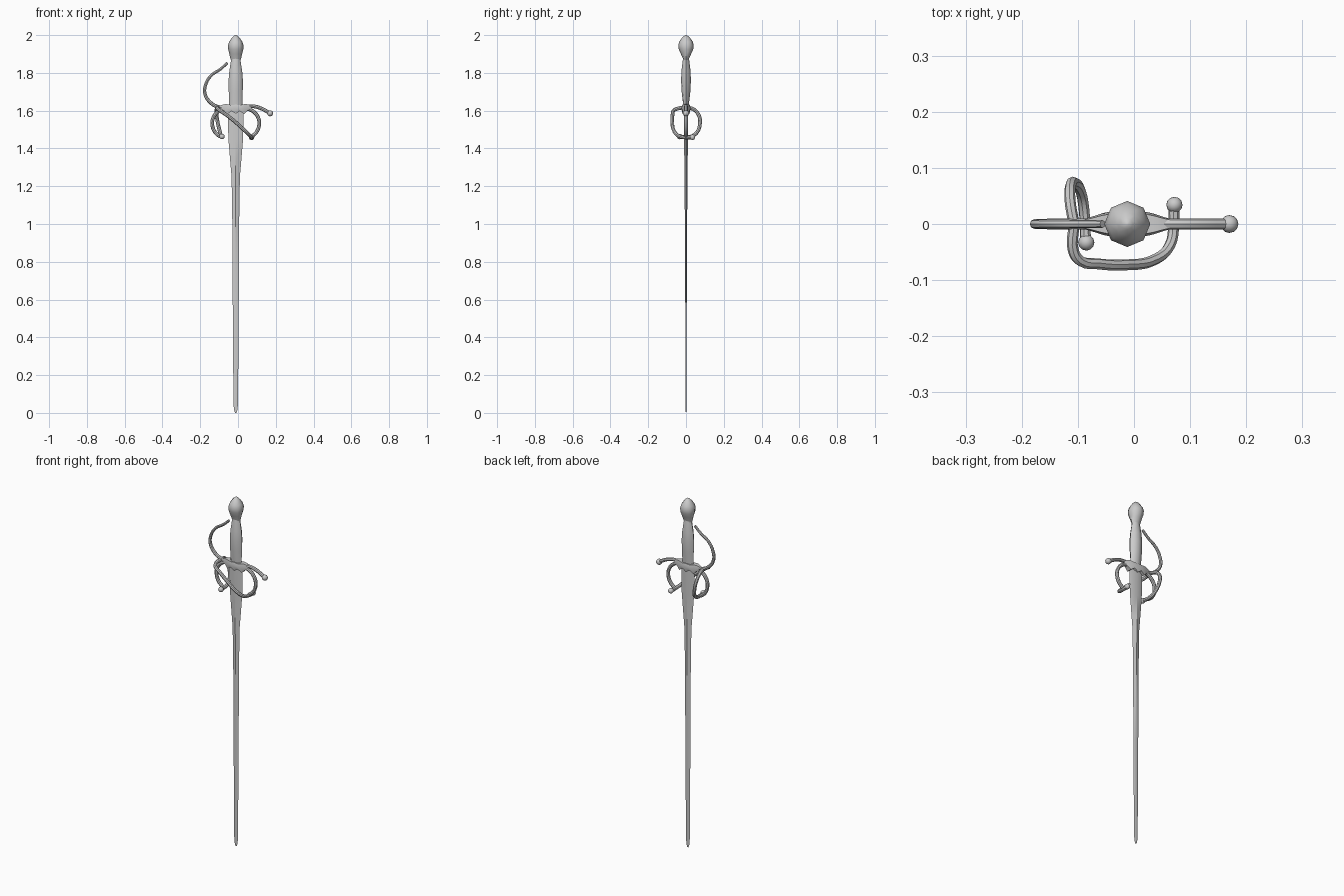
import bpy, bmesh, math

if "Cube" in bpy.data.objects:
    bpy.data.objects.remove(bpy.data.objects["Cube"])

CX = -0.012  # centre line of blade and grip


def finish(ob, angle=40):
    bpy.ops.object.select_all(action='DESELECT')
    ob.select_set(True)
    bpy.context.view_layer.objects.active = ob
    bpy.ops.object.shade_smooth_by_angle(angle=math.radians(angle))


def mesh_object(name, bm, angle=40):
    bmesh.ops.recalc_face_normals(bm, faces=bm.faces)
    me = bpy.data.meshes.new(name)
    bm.to_mesh(me)
    bm.free()
    ob = bpy.data.objects.new(name, me)
    bpy.context.collection.objects.link(ob)
    finish(ob, angle)
    return ob


def loft(name, rings, sides, angle=40):
    """Stack of elliptical rings (z, half width x, half width y)."""
    bm = bmesh.new()
    loops = []
    for z, rx, ry in rings:
        loops.append([bm.verts.new((CX + rx * math.cos(2 * math.pi * i / sides),
                                    ry * math.sin(2 * math.pi * i / sides), z))
                      for i in range(sides)])
    for a, b in zip(loops, loops[1:]):
        for i in range(sides):
            j = (i + 1) % sides
            bm.faces.new((a[i], a[j], b[j], b[i]))
    bm.faces.new(loops[0])
    bm.faces.new(loops[-1])
    return mesh_object(name, bm, angle)


def tube(name, points, radius=0.0098, end_scale=1.0):
    """Round bar through the points, tapering towards its end."""
    cu = bpy.data.curves.new(name, 'CURVE')
    cu.dimensions = '3D'
    cu.bevel_depth = radius
    cu.bevel_resolution = 2
    cu.resolution_u = 4
    cu.use_fill_caps = True
    sp = cu.splines.new('BEZIER')
    sp.bezier_points.add(len(points) - 1)
    for i, (p, co) in enumerate(zip(sp.bezier_points, points)):
        p.co = co
        p.handle_left_type = p.handle_right_type = 'AUTO'
        p.radius = 1 + (end_scale - 1) * i / (len(points) - 1)
    ob = bpy.data.objects.new(name, cu)
    bpy.context.collection.objects.link(ob)
    bpy.ops.object.select_all(action='DESELECT')
    ob.select_set(True)
    bpy.context.view_layer.objects.active = ob
    bpy.ops.object.convert(target='MESH')
    finish(bpy.context.view_layer.objects.active)


def ball(name, co, radius=0.015):
    bpy.ops.mesh.primitive_uv_sphere_add(segments=12, ring_count=8, radius=radius, location=co)
    ob = bpy.context.object
    ob.name = name
    finish(ob)


# Blade: diamond section, broad shoulder and blunt tip
loft("blade", [(0.0, 0.004, 0.001), (0.015, 0.009, 0.002), (0.05, 0.012, 0.003),
               (0.6, 0.016, 0.004), (1.0, 0.018, 0.006), (1.25, 0.022, 0.008),
               (1.33, 0.029, 0.009), (1.45, 0.039, 0.010), (1.6, 0.042, 0.011)], 4, 30)

# Grip and pommel
loft("grip", [(1.6, 0.034, 0.014), (1.64, 0.035, 0.016), (1.70, 0.037, 0.023),
              (1.76, 0.038, 0.026), (1.81, 0.034, 0.024), (1.86, 0.026, 0.018),
              (1.875, 0.024, 0.016)], 8, 60)
loft("pommel", [(1.858, 0.022, 0.011), (1.875, 0.028, 0.016), (1.90, 0.034, 0.027),
                (1.925, 0.040, 0.038), (1.945, 0.041, 0.041), (1.965, 0.035, 0.036),
                (1.985, 0.021, 0.022), (1.996, 0.010, 0.010), (2.0, 0.003, 0.003)], 8, 50)

# Guard block: lens-shaped plate with a scalloped lower edge
half = [(0.0, 1.632, 1.583, 0.024), (0.022, 1.630, 1.598, 0.024),
        (0.045, 1.634, 1.582, 0.019), (0.060, 1.634, 1.598, 0.014),
        (0.080, 1.628, 1.608, 0.008)]
cols = [(-x, t, b, y) for x, t, b, y in half[:0:-1]] + half
bm = bmesh.new()
rows = []
for x, t, b, y in cols:
    m = (t + b) / 2
    rows.append([bm.verts.new((CX + x, yy, z)) for yy, z in
                 ((-y * .8, t), (-y, m), (-y * .75, b), (y * .75, b), (y, m), (y * .8, t))])
for a, b in zip(rows, rows[1:]):
    for i in range(6):
        j = (i + 1) % 6
        bm.faces.new((a[i], a[j], b[j], b[i]))
bm.faces.new(rows[0])
bm.faces.new(rows[-1])
mesh_object("guard_block", bm, 40)

# Right quillon and knuckle bow
tube("quillon", [(0.03, 0, 1.618), (0.07, 0, 1.624), (0.115, 0, 1.615), (0.172, 0, 1.585)])
ball("quillon_tip", (0.170, 0, 1.586), 0.016)
tube("knuckle_bow", [(-0.05, 0, 1.617), (-0.105, 0, 1.620), (-0.148, 0, 1.645),
                     (-0.175, 0, 1.69), (-0.172, 0, 1.735), (-0.145, 0, 1.783),
                     (-0.090, 0, 1.822), (-0.056, 0, 1.853)], 0.0105, 0.65)

# Curved arms below the quillons, mirrored about the blade
for side, s in (("right", 1), ("left", -1)):
    tube(side + "_guard_arm", [(CX + s * x, 0, z) for x, z in
         ((0.045, 1.615), (0.09, 1.598), (0.118, 1.565), (0.124, 1.525),
          (0.110, 1.487), (0.082, 1.461))])

# Front ring: sweeps diagonally across the blade
tube("front_ring", [(-0.107, 0, 1.618), (-0.108, -0.048, 1.610), (-0.095, -0.066, 1.600),
                    (-0.065, -0.071, 1.580), (-0.02, -0.073, 1.545), (0.038, -0.063, 1.492),
                    (0.064, -0.038, 1.466), (0.071, 0, 1.458), (0.071, 0.033, 1.458)])
ball("front_ring_tip", (0.072, 0.034, 1.459), 0.0145)

# Back ring: half loop on the left side
tube("back_ring", [(-0.107, 0, 1.618), (-0.114, 0.042, 1.606), (-0.113, 0.068, 1.575),
                   (-0.107, 0.074, 1.535), (-0.095, 0.058, 1.485), (-0.089, 0.025, 1.463),
                   (-0.086, -0.032, 1.462)])
ball("back_ring_tip", (-0.085, -0.033, 1.463), 0.0145)
